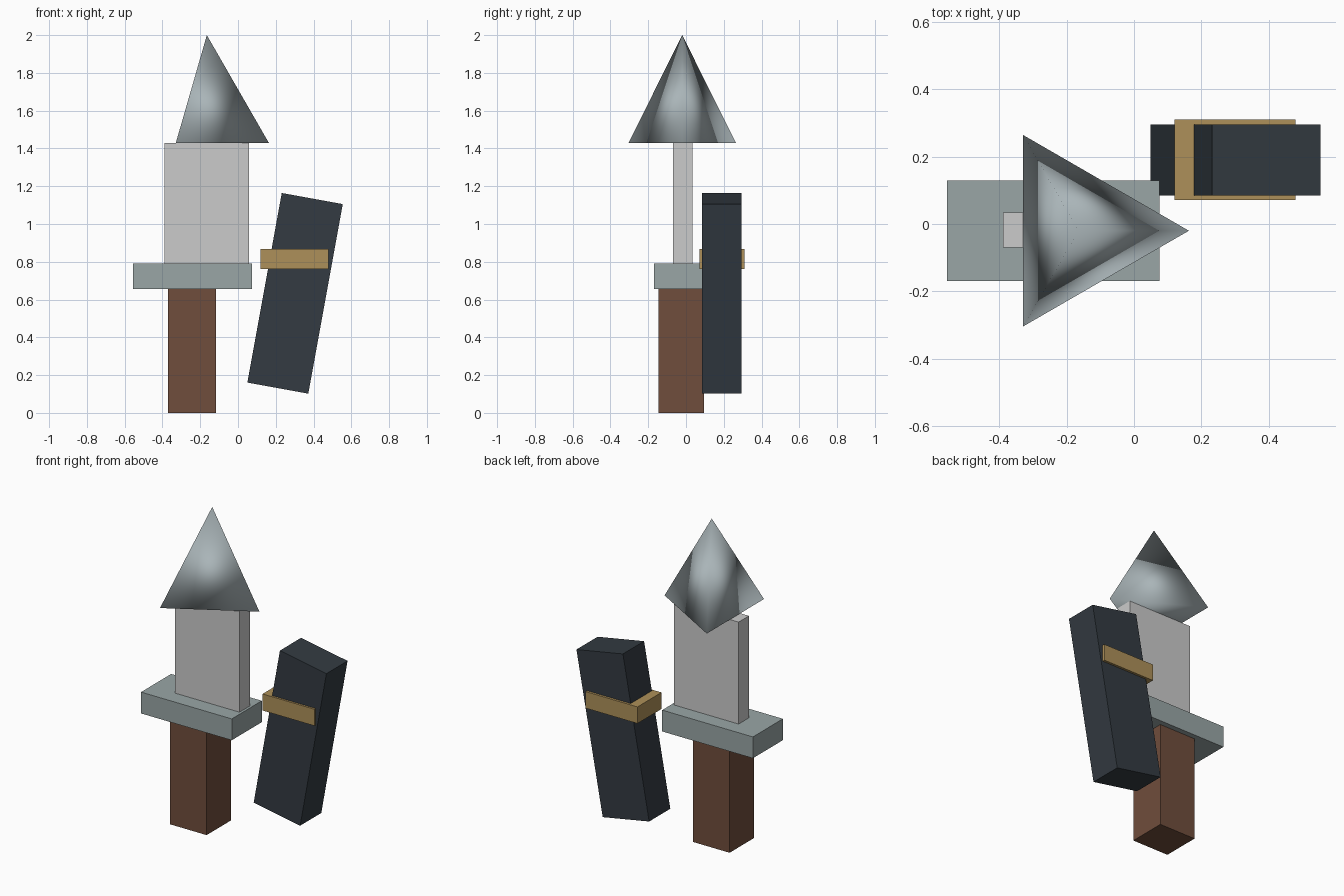
import bpy
from math import radians

if "Cube" in bpy.data.objects:
    bpy.data.objects.remove(bpy.data.objects["Cube"])


def paint(obj, name, color):
    mat = bpy.data.materials.get(name) or bpy.data.materials.new(name)
    mat.diffuse_color = (*color, 1)
    mat.use_nodes = True
    mat.node_tree.nodes["Principled BSDF"].inputs["Base Color"].default_value = mat.diffuse_color
    obj.data.materials.append(mat)


def box(name, center, size, mat, color, tilt=0):
    bpy.ops.mesh.primitive_cube_add(size=1, location=center)
    obj = bpy.context.object
    obj.name = name
    obj.scale = size
    obj.rotation_euler.y = radians(tilt)
    paint(obj, mat, color)
    return obj


# Sword: grip, guard and blade stacked upwards
box("grip", (-0.243, -0.025, 0.328), (0.253, 0.24, 0.656), "leather", (0.16, 0.075, 0.045))
box("guard", (-0.24, -0.02, 0.723), (0.63, 0.298, 0.134), "guard_steel", (0.32, 0.38, 0.38))
box("blade", (-0.165, -0.018, 1.11), (0.448, 0.103, 0.64), "blade_steel", (0.55, 0.58, 0.56))

# Three-sided blade tip, smooth shaded, one corner pointing to +x
bpy.ops.mesh.primitive_cone_add(vertices=3, radius1=0.328, radius2=0, depth=0.57,
                                location=(-0.165, -0.02, 1.715),
                                rotation=(0, 0, radians(-90)))
tip = bpy.context.object
tip.name = "blade_tip"
bpy.ops.object.shade_smooth()
paint(tip, "tip_steel", (0.4, 0.46, 0.48))

# Leaning scabbard with a level band
box("scabbard", (0.302, 0.19, 0.633), (0.328, 0.21, 1.02), "dark_leather", (0.033, 0.043, 0.054), tilt=10.3)
box("scabbard_band", (0.30, 0.191, 0.815), (0.36, 0.238, 0.104), "brass", (0.42, 0.28, 0.10))
